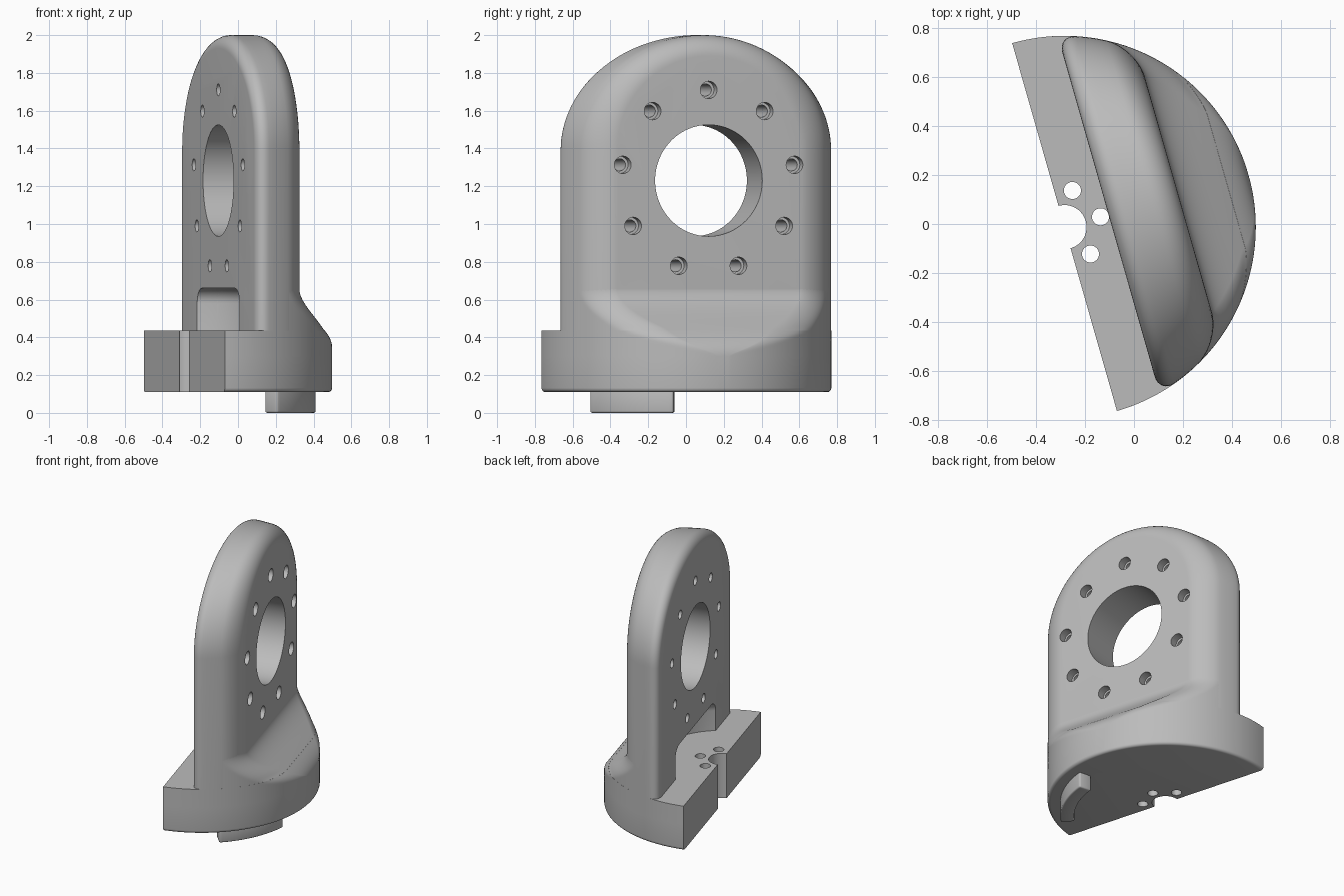
import bpy
import bmesh
from math import sin, cos, pi, sqrt, radians
from mathutils import Matrix

if "Cube" in bpy.data.objects:
    bpy.data.objects.remove(bpy.data.objects["Cube"], do_unlink=True)

# Main dimensions: the local x axis points from the flat edge into the half disc
R = 0.782
FRONT, BACK = 0.187, 0.484
FOOT, LEDGE, SHOULDER = 0.11, 0.435, 0.66
RIM = 0.30
ARCH_BASE, ARCH_RISE = 1.39, 0.61
BORE_Z = 1.23
FRONT_ROUND, BACK_ROUND = 0.07, 0.11
PLACE = Matrix.Translation((-0.284, -0.0125, 0)) @ Matrix.Rotation(radians(15.9), 4, "Z")

grey = bpy.data.materials.new("plain grey")
grey.use_nodes = True
colour = (0.5, 0.5, 0.5, 1)
grey.diffuse_color = colour
grey.node_tree.nodes["Principled BSDF"].inputs["Base Color"].default_value = colour


def loft(bm, rings, matrix=Matrix()):
    """Skin closed rings and cap both ends."""
    rows = [[bm.verts.new(matrix @ Matrix.Translation(p).to_translation()) for p in r] for r in rings]
    n = len(rows[0])
    for a, b in zip(rows, rows[1:]):
        for i in range(n):
            j = (i + 1) % n
            bm.faces.new((a[i], a[j], b[j], b[i]))
    bm.faces.new(rows[0][::-1])
    bm.faces.new(rows[-1])


def lathe(bm, profile, matrix, sides=48):
    """Turn a (radius, height) profile about z."""
    loft(bm, [[(r * cos(2 * pi * i / sides), r * sin(2 * pi * i / sides), h)
               for i in range(sides)] for r, h in profile], matrix)


def finish(name, bm):
    bmesh.ops.recalc_face_normals(bm, faces=bm.faces)
    bm.transform(PLACE)
    mesh = bpy.data.meshes.new(name)
    bm.to_mesh(mesh)
    bm.free()
    mesh.materials.append(grey)
    obj = bpy.data.objects.new(name, mesh)
    bpy.context.collection.objects.link(obj)
    return obj


def activate(obj):
    bpy.ops.object.select_all(action="DESELECT")
    obj.select_set(True)
    bpy.context.view_layer.objects.active = obj


def cut(obj, cutter):
    activate(obj)
    mod = obj.modifiers.new("cut", "BOOLEAN")
    mod.operation = "DIFFERENCE"
    mod.solver = "EXACT"
    mod.object = cutter
    bpy.ops.object.modifier_apply(modifier=mod.name)


def smooth(obj, angle=35):
    activate(obj)
    bpy.ops.object.shade_smooth_by_angle(angle=radians(angle))


def reach(z):
    """How far the body extends backwards at a height: an S curve from rim to wall."""
    t = min(max((z - RIM) / (SHOULDER - RIM), 0), 1)
    return R * 0.9995 + (BACK - R * 0.9995) * t * t * (3 - 2 * t)


def section(z, start, inset=0.0, steps=40):
    """Plan section: disc cut by a chord at the back, with rounded corners."""
    radius = R - inset
    end = reach(z) - inset
    q = min(BACK_ROUND, radius - end)
    side = []
    for i in range(steps + 1):
        u = start + (end - start) * sin(pi / 2 * i / steps)
        w = sqrt(max(radius ** 2 - u ** 2, 0))
        if u > end - q:
            w -= q - sqrt(max(q * q - (u - end + q) ** 2, 0))
        side.append((u, w))
    return [(u, -w, z) for u, w in side] + [(u, w, z) for u, w in reversed(side)]


# Half-disc base with a small rounded lower edge and a softly falling rim
bm = bmesh.new()
edge = 0.022
rings = [section(FOOT + edge * (1 - cos(a)), 0, edge * (1 - sin(a)))
         for a in [pi / 2 * i / 5 for i in range(6)]]
rings += [section(RIM + (LEDGE - RIM) * i / 10, 0) for i in range(11)]
loft(bm, rings)
base = finish("base", bm)

# Sweeping shoulder between the base and the back of the wall
bm = bmesh.new()
low = LEDGE - 0.002
loft(bm, [section(low + (SHOULDER - low) * i / 20, 0.28, 0.0005) for i in range(21)])
shoulder = finish("shoulder", bm)

# Upright arched wall, rounded at its front and back edges
stations = []
for i in range(9):
    a = pi / 2 * i / 8
    stations.append((FRONT + FRONT_ROUND * (1 - cos(a)), FRONT_ROUND * (1 - sin(a))))
for i in range(1, 4):
    stations.append((FRONT + FRONT_ROUND + (BACK - BACK_ROUND - FRONT - FRONT_ROUND) * i / 4, 0))
for i in range(11):
    a = pi / 2 * i / 10
    stations.append((BACK - BACK_ROUND * (1 - sin(a)), BACK_ROUND * (1 - cos(a))))
bm = bmesh.new()
rings = []
for u, f in stations:
    a, b = sqrt(R * R - u * u) - f, ARCH_RISE - f
    arch = [(u, a * cos(pi * i / 64), ARCH_BASE + b * sin(pi * i / 64)) for i in range(65)]
    rings.append([(u, a, low)] + arch + [(u, -a, low)])
loft(bm, rings)
wall = finish("wall", bm)

# Clearance notch with a rounded ceiling, at the foot of the wall
bm = bmesh.new()
notch_r, soft = 0.45, 0.08
profile = [(notch_r, RIM)]
for i in range(9):
    a = pi / 2 * i / 8
    profile.append((notch_r - soft * (1 - cos(a)), SHOULDER - soft * (1 - sin(a))))
lathe(bm, profile, Matrix(), 96)
notch = finish("notch_cutter", bm)

# Main bore and the ring of nine stepped bolt holes
bm = bmesh.new()
turn = Matrix.Translation((0, 0, BORE_Z)) @ Matrix.Rotation(pi / 2, 4, "Y")
lathe(bm, [(0.295, 0), (0.295, 0.8)], turn, 96)
step = BACK - 0.06
for i in range(9):
    a = 2 * pi * i / 9
    spot = Matrix.Translation((0, 0.48 * sin(a), 0.48 * cos(a))) @ turn
    lathe(bm, [(0.032, 0), (0.032, step), (0.046, step), (0.046, 0.8)], spot, 32)
bores = finish("bore_cutter", bm)

# Centre hole and three small holes through the base
bm = bmesh.new()
lathe(bm, [(0.09, 0), (0.09, 1)], Matrix(), 64)
for a in (-62, 0, 62):
    spot = Matrix.Rotation(radians(a), 4, "Z") @ Matrix.Translation((0.153, 0, 0))
    lathe(bm, [(0.035, 0), (0.035, 1)], spot, 32)
pins = finish("pin_cutter", bm)

cut(base, pins)
cut(shoulder, notch)
cut(wall, notch)
cut(wall, bores)
for helper in (notch, bores, pins):
    bpy.data.objects.remove(helper, do_unlink=True)

# Curved locating key under the base
bm = bmesh.new()
rings = []
for i in range(21):
    a = radians(-61.4 + 41 * i / 20)
    rings.append([(r * cos(a), r * sin(a), z) for r, z in
                  ((0.606, 0), (0.698, 0), (0.698, FOOT + 0.01), (0.606, FOOT + 0.01))])
loft(bm, rings)
key = finish("locating_key", bm)
activate(key)
bevel = key.modifiers.new("soft edges", "BEVEL")
bevel.width = 0.01
bevel.segments = 3
bevel.limit_method = "ANGLE"
bpy.ops.object.modifier_apply(modifier=bevel.name)

for part in (base, shoulder, wall, key):
    smooth(part)
